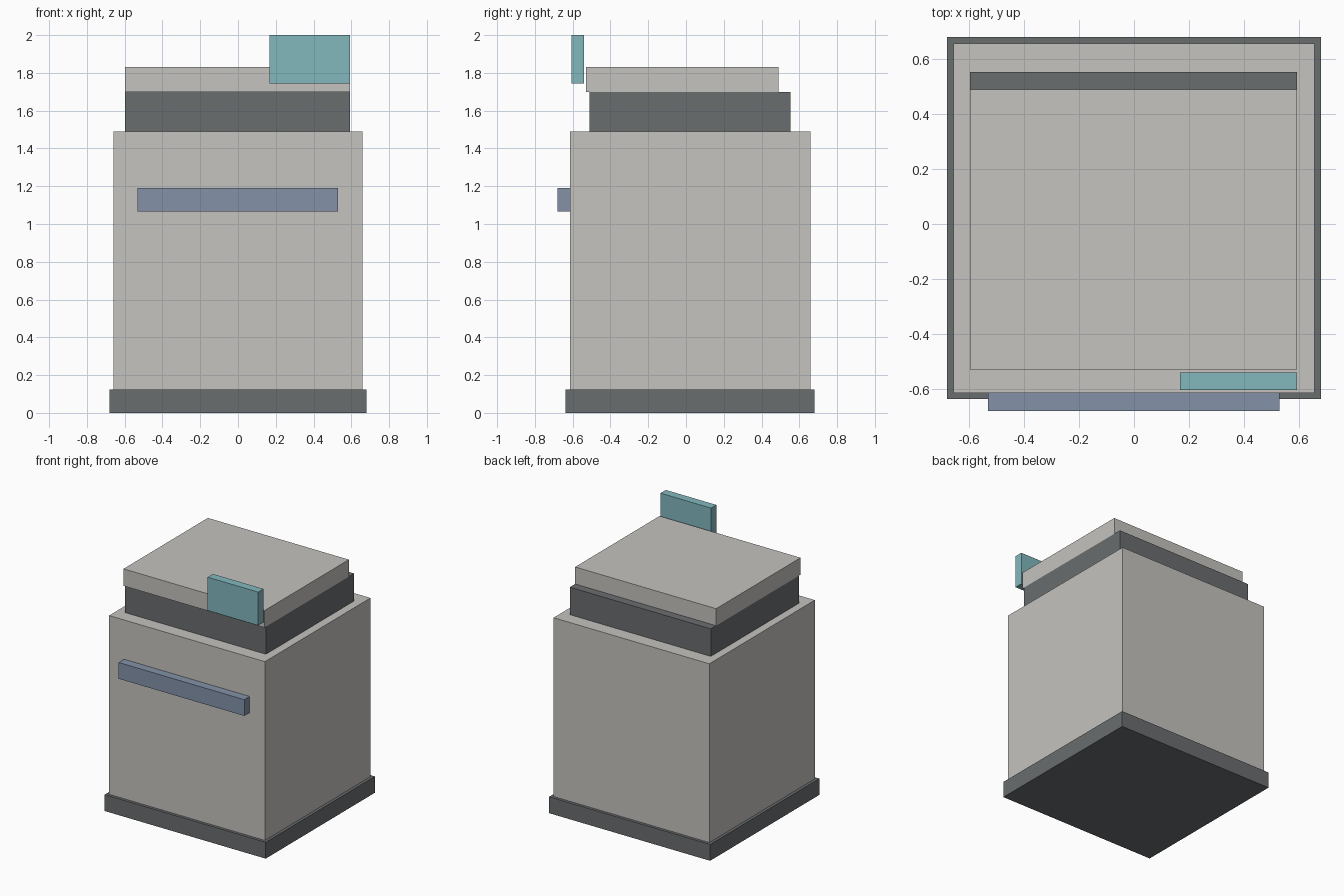
import bpy

default_cube = bpy.data.objects.get("Cube")
if default_cube:
    bpy.data.objects.remove(default_cube, do_unlink=True)


def to_linear(value):
    c = value / 255
    return c / 12.92 if c <= 0.04045 else ((c + 0.055) / 1.055) ** 2.4


def make_material(name, *rgb):
    colour = [to_linear(v) for v in rgb] + [1.0]
    mat = bpy.data.materials.new(name)
    mat.use_nodes = True
    mat.diffuse_color = colour
    shader = next(n for n in mat.node_tree.nodes if n.type == "BSDF_PRINCIPLED")
    shader.inputs["Base Color"].default_value = colour
    return mat


def box(name, mat, xs, ys, zs):
    """Axis-aligned box spanning the given x, y and z ranges."""
    spans = (xs, ys, zs)
    bpy.ops.mesh.primitive_cube_add(size=1, location=[(a + b) / 2 for a, b in spans])
    obj = bpy.context.object
    obj.name = obj.data.name = name
    obj.scale = [b - a for a, b in spans]
    bpy.ops.object.transform_apply(location=False, rotation=False, scale=True)
    obj.data.materials.append(mat)
    return obj


warm_grey = make_material("warm light grey", 197, 195, 191)
charcoal = make_material("charcoal grey", 106, 109, 111)
teal = make_material("soft teal", 130, 184, 190)
slate_blue = make_material("slate blue", 131, 146, 168)

# Base plinth and main cabinet; the cabinet sits just inside the plinth
box("base", charcoal, (-0.68, 0.68), (-0.637, 0.68), (0, 0.125))
box("body", warm_grey, (-0.658, 0.658), (-0.615, 0.658), (0.002, 1.49))

# Recessed collar and the lid, which is shifted towards the front
box("collar", charcoal, (-0.597, 0.594), (-0.512, 0.553), (1.49, 1.70))
box("lid", warm_grey, (-0.597, 0.594), (-0.529, 0.489), (1.70, 1.83))

# Front handle bar and upright control panel
box("handle", slate_blue, (-0.532, 0.529), (-0.68, -0.615), (1.066, 1.19))
box("control_panel", teal, (0.167, 0.594), (-0.605, -0.541), (1.745, 2.0))
